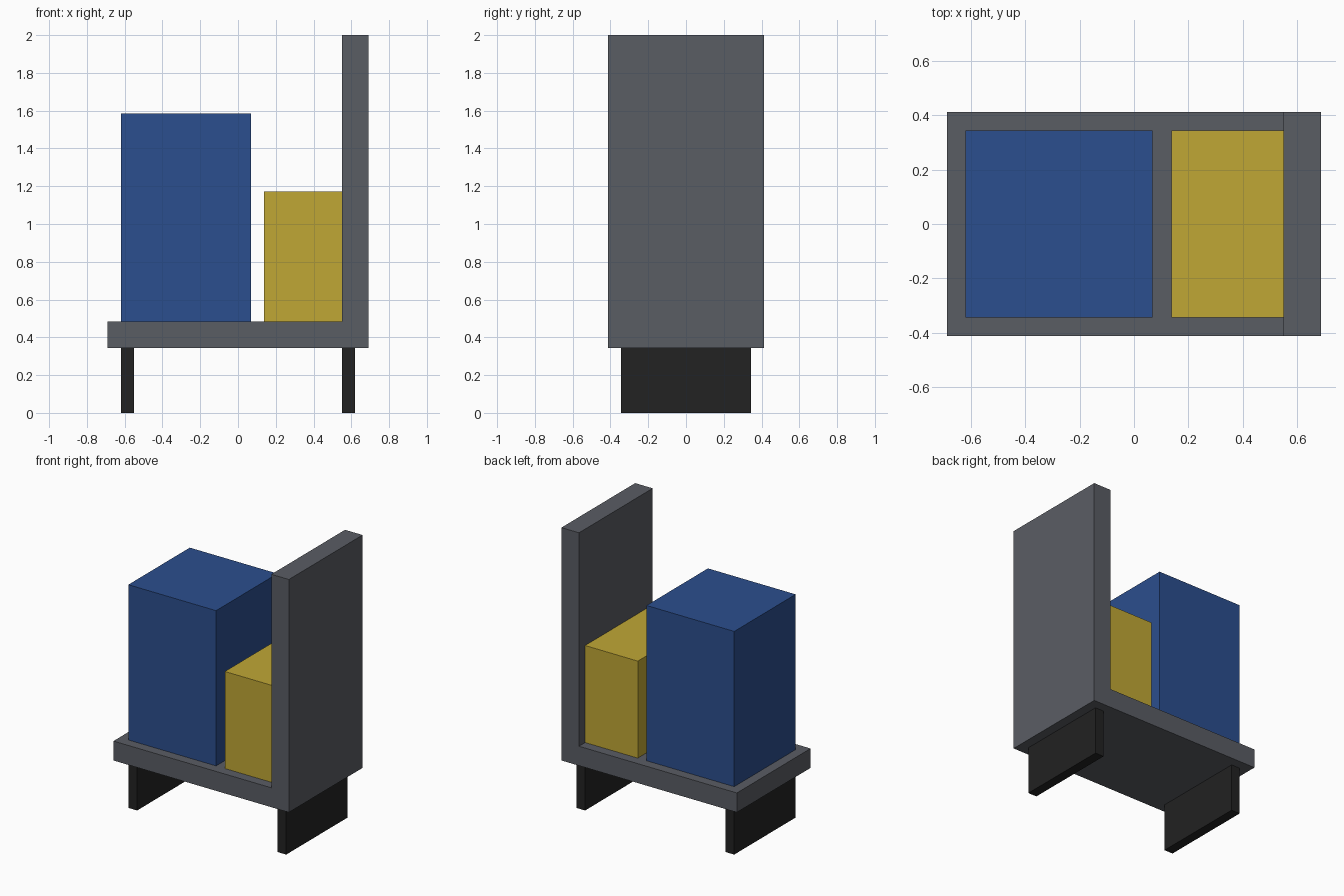
import bpy
import bmesh

if "Cube" in bpy.data.objects:
    bpy.data.objects.remove(bpy.data.objects["Cube"])

U = 2 / 29  # model grid unit


def material(name, rgb):
    """Flat material from 8-bit sRGB values."""
    mat = bpy.data.materials.new(name)
    linear = [((c / 255 + 0.055) / 1.055) ** 2.4 for c in rgb]
    mat.diffuse_color = (*linear, 1)
    mat.use_nodes = True
    mat.node_tree.nodes["Principled BSDF"].inputs["Base Color"].default_value = mat.diffuse_color
    return mat


def extrude_profile(name, points, half_depth, mat):
    """Extrude an x-z profile along y, symmetric about y = 0 (grid units)."""
    bm = bmesh.new()
    face = bm.faces.new([bm.verts.new((x * U, -half_depth * U, z * U)) for x, z in points])
    result = bmesh.ops.extrude_face_region(bm, geom=[face])
    verts = [g for g in result["geom"] if isinstance(g, bmesh.types.BMVert)]
    bmesh.ops.translate(bm, verts=verts, vec=(0, 2 * half_depth * U, 0))
    bmesh.ops.recalc_face_normals(bm, faces=bm.faces)
    mesh = bpy.data.meshes.new(name)
    bm.to_mesh(mesh)
    bm.free()
    mesh.materials.append(mat)
    obj = bpy.data.objects.new(name, mesh)
    bpy.context.collection.objects.link(obj)
    return obj


def box(name, x0, x1, z0, z1, half_depth, mat):
    return extrude_profile(name, [(x0, z0), (x1, z0), (x1, z1), (x0, z1)], half_depth, mat)


grey = material("slate grey", (90, 93, 100))
blue = material("blue", (43, 78, 142))
yellow = material("mustard yellow", (192, 167, 53))
black = material("near black", (34, 34, 34))

# L-shaped frame: flat base with upright back panel
extrude_profile("frame", [(-10, 5), (10, 5), (10, 29), (8, 29), (8, 7), (-10, 7)], 6, grey)

# Blocks standing on the base
box("blue_block", -9, 1, 7, 23, 5, blue)
box("yellow_block", 2, 8, 7, 17, 5, yellow)

# Slab legs
for name, x in (("left_leg", -9), ("right_leg", 8)):
    box(name, x, x + 1, 0, 5, 5, black)
